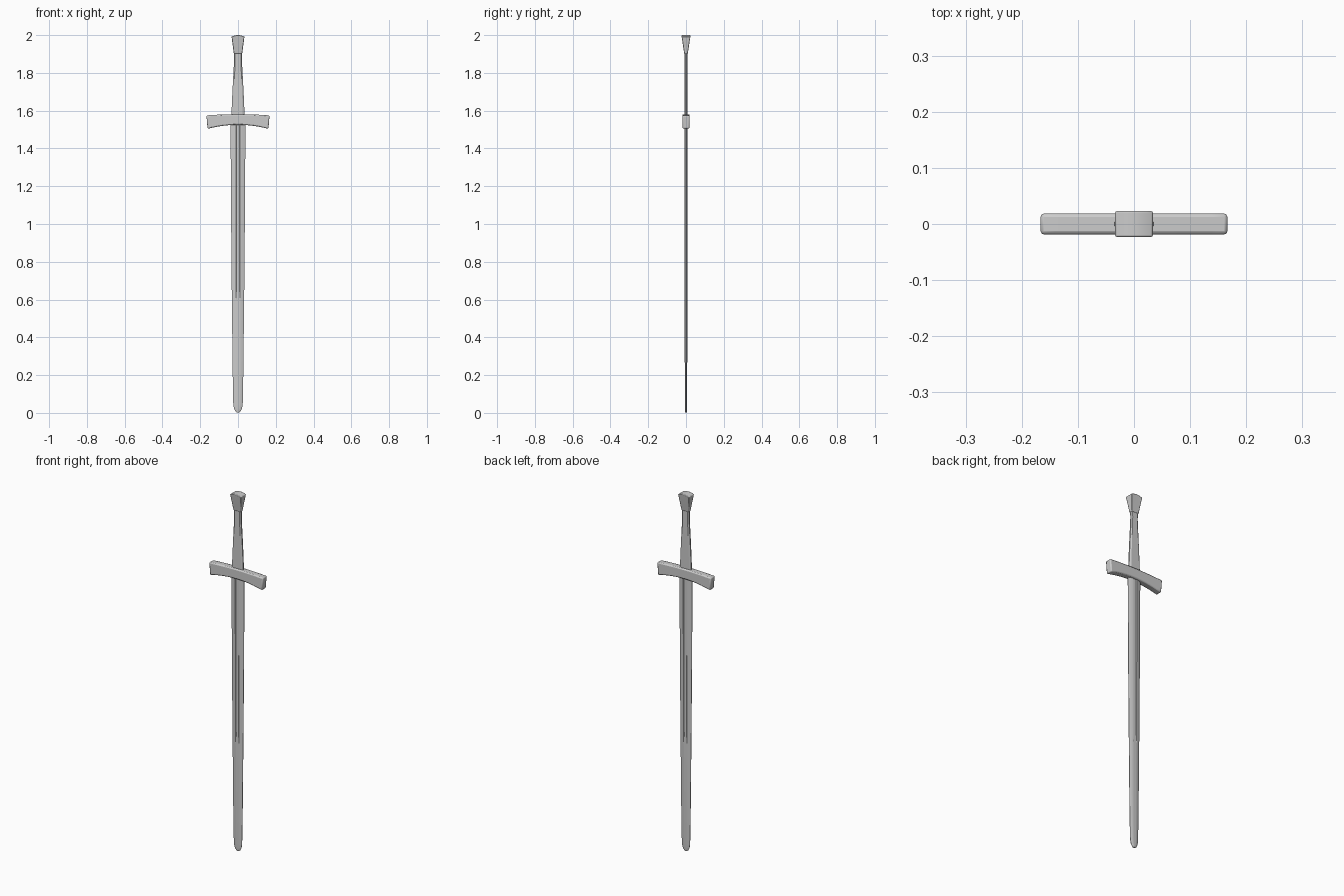
import bpy, bmesh, math

if "Cube" in bpy.data.objects:
    bpy.data.objects.remove(bpy.data.objects["Cube"])


def loft(name, rings, bevel=0.0, segments=2, angle=40):
    """Skin a list of equal-length closed rings and cap both ends."""
    bm = bmesh.new()
    loops = [[bm.verts.new(p) for p in ring] for ring in rings]
    n = len(loops[0])
    for a, b in zip(loops, loops[1:]):
        for i in range(n):
            j = (i + 1) % n
            bm.faces.new((a[i], a[j], b[j], b[i]))
    bm.faces.new(loops[0][::-1])
    bm.faces.new(loops[-1])
    bmesh.ops.recalc_face_normals(bm, faces=bm.faces)
    mesh = bpy.data.meshes.new(name)
    bm.to_mesh(mesh)
    bm.free()
    ob = bpy.data.objects.new(name, mesh)
    bpy.context.collection.objects.link(ob)
    bpy.ops.object.select_all(action='DESELECT')
    bpy.context.view_layer.objects.active = ob
    ob.select_set(True)
    if bevel:
        m = ob.modifiers.new("edge_rounding", 'BEVEL')
        m.width, m.segments = bevel, segments
        m.limit_method, m.angle_limit = 'ANGLE', math.radians(35)
    bpy.ops.object.shade_smooth_by_angle(angle=math.radians(angle))
    return ob


def blade_ring(z, w, t, groove):
    """Lens-like section with a shallow central groove on both faces."""
    half = [(w, -0.0012), (w * 0.62, -t * 0.8), (w * 0.30, -t),
            (w * 0.22, -t + groove), (-w * 0.22, -t + groove),
            (-w * 0.30, -t), (-w * 0.62, -t * 0.8), (-w, -0.0012)]
    return [(x, y, z) for x, y in half] + [(-x, -y, z) for x, y in half]


def flat_octagon(z, w, t):
    half = [(w, -t * 0.4), (w * 0.72, -t), (-w * 0.72, -t), (-w, -t * 0.4)]
    return [(x, y, z) for x, y in half] + [(-x, -y, z) for x, y in half]


# Blade: (height, half width, half thickness, groove depth)
loft("blade", [blade_ring(*s) for s in [
    (0.003, 0.008, 0.004, 0), (0.010, 0.015, 0.005, 0), (0.022, 0.021, 0.0055, 0),
    (0.045, 0.025, 0.006, 0), (0.20, 0.028, 0.0065, 0), (0.60, 0.0325, 0.0072, 0),
    (0.64, 0.033, 0.0075, 0.0025), (1.10, 0.037, 0.008, 0.003),
    (1.54, 0.0395, 0.0085, 0.003)]], angle=20)

# Crossguard: gently drooping bar, flared towards the ends
guard = []
for i in range(13):
    u = i / 6 - 1
    top, bottom = 1.581 - 0.006 * u * u, 1.525 - 0.021 * u * u
    x_top, x_bottom = 0.167 * u, 0.161 * u
    guard.append([(x_top, -0.0187, top), (x_top, 0.0187, top),
                  (x_bottom, 0.0187, bottom), (x_bottom, -0.0187, bottom)])
loft("crossguard", guard, bevel=0.006)

# Grip: flat, tapering towards the pommel
loft("grip", [flat_octagon(*s) for s in [
    (1.56, 0.0355, 0.0085), (1.66, 0.0315, 0.0085), (1.76, 0.0265, 0.0085),
    (1.84, 0.022, 0.0085), (1.87, 0.021, 0.0085), (1.92, 0.022, 0.0085)]], angle=25)

# Pommel: flared rectangular block with an arched top
pommel = []
for z, w, t, arch in [(1.902, 0.0225, 0.0095, 0), (1.935, 0.0265, 0.0145, 0),
                      (1.965, 0.0305, 0.019, 0), (1.992, 0.034, 0.0235, 0.008)]:
    xs = [w * k / 3 for k in range(-3, 4)]
    edge = [(x, z + arch * (1 - (x / w) ** 2)) for x in xs]
    pommel.append([(x, -t, h) for x, h in edge] + [(x, t, h) for x, h in edge[::-1]])
ob = loft("pommel", pommel)

# Split the arched cap into strips so it follows the curve
bm = bmesh.new()
bm.from_mesh(ob.data)
cap = max(bm.faces, key=lambda f: f.calc_center_median().z)
bmesh.ops.delete(bm, geom=[cap], context='FACES_ONLY')
bm.verts.ensure_lookup_table()
rim = list(bm.verts)[-14:]
for k in range(6):
    bm.faces.new((rim[k], rim[k + 1], rim[12 - k], rim[13 - k])).smooth = True
bmesh.ops.recalc_face_normals(bm, faces=bm.faces)
bm.to_mesh(ob.data)
bm.free()
bevel = ob.modifiers.new("edge_rounding", 'BEVEL')
bevel.width, bevel.segments = 0.003, 2
bevel.limit_method, bevel.angle_limit = 'ANGLE', math.radians(50)
